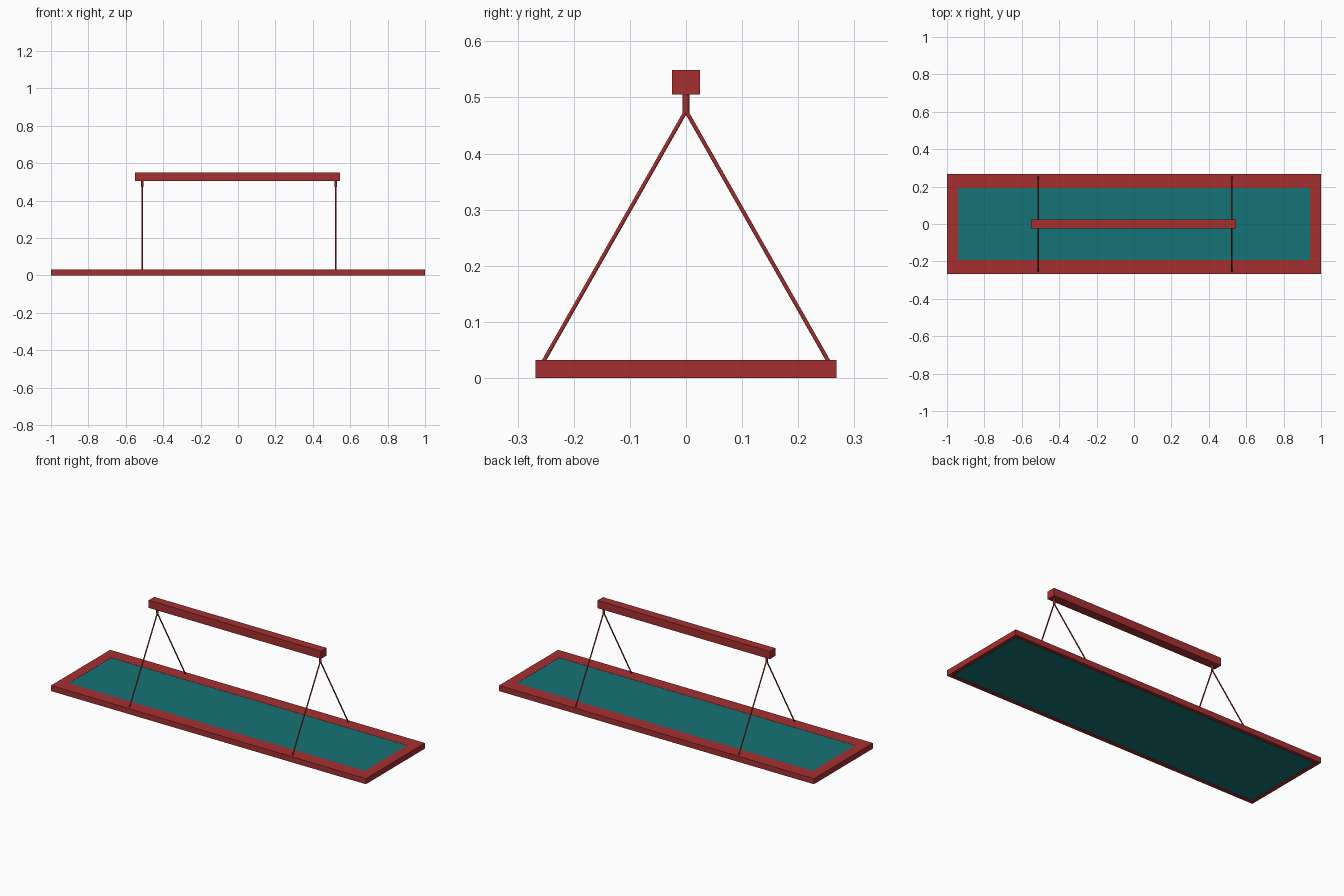
import bpy, bmesh
from mathutils import Vector

if "Cube" in bpy.data.objects:
    bpy.data.objects.remove(bpy.data.objects["Cube"])


def material(name, rgb):
    m = bpy.data.materials.new(name)
    m.diffuse_color = (*rgb, 1)
    m.use_nodes = True
    m.node_tree.nodes["Principled BSDF"].inputs["Base Color"].default_value = m.diffuse_color
    return m


RED = material("red_paint", (0.38, 0.028, 0.03))
TEAL = material("teal_panel", (0.008, 0.17, 0.18))


def finish(name, bm, mat):
    bmesh.ops.recalc_face_normals(bm, faces=bm.faces)
    me = bpy.data.meshes.new(name)
    bm.to_mesh(me)
    bm.free()
    me.materials.append(mat)
    ob = bpy.data.objects.new(name, me)
    bpy.context.collection.objects.link(ob)
    return ob


def box(name, lo, hi, mat):
    lo, hi = Vector(lo), Vector(hi)
    bm = bmesh.new()
    bmesh.ops.create_cube(bm, size=1)
    bmesh.ops.scale(bm, vec=hi - lo, verts=bm.verts)
    bmesh.ops.translate(bm, vec=(lo + hi) / 2, verts=bm.verts)
    return finish(name, bm, mat)


def rod(name, a, b, radius, mat):
    a, b = Vector(a), Vector(b)
    bm = bmesh.new()
    bmesh.ops.create_cone(bm, cap_ends=True, segments=12, radius1=radius,
                          radius2=radius, depth=(b - a).length)
    ob = finish(name, bm, mat)
    ob.location = (a + b) / 2
    ob.rotation_euler = (b - a).to_track_quat('Z', 'Y').to_euler()
    for p in ob.data.polygons:
        p.use_smooth = len(p.vertices) == 4
    return ob


# Frame: nested rectangles (half x, half y, z) lofted into a closed ring,
# with a wide top border and a thin rim underneath
bm = bmesh.new()
loops = []
for hx, hy, z in [(1, .268, 0), (1, .268, .032), (.94, .192, .032),
                  (.94, .192, .026), (.98, .248, .026), (.98, .248, 0)]:
    loops.append([bm.verts.new((sx * hx, sy * hy, z))
                  for sx, sy in ((-1, -1), (1, -1), (1, 1), (-1, 1))])
for i, a in enumerate(loops):
    b = loops[(i + 1) % len(loops)]
    for j in range(4):
        k = (j + 1) % 4
        bm.faces.new((a[j], a[k], b[k], b[j]))
finish("lamp_frame", bm, RED)

# Light panels: top window and lower diffuser
box("top_panel", (-.94, -.192, .02), (.94, .192, .031), TEAL)
box("lower_diffuser", (-.98, -.248, .004), (.98, .248, .025), TEAL)

# Ceiling bar
box("ceiling_bar", (-.55, -.025, .505), (.545, .025, .549), RED)

# Suspension: a short stem and two splayed wires at each end
for side, x in (("left", -.512), ("right", .523)):
    rod(side + "_stem", (x, 0, .472), (x, 0, .507), .006, RED)
    for end, s in (("front", -1), ("back", 1)):
        rod(f"{side}_{end}_wire", (x, 0, .476), (x, s * .255, .028), .0035, RED)
